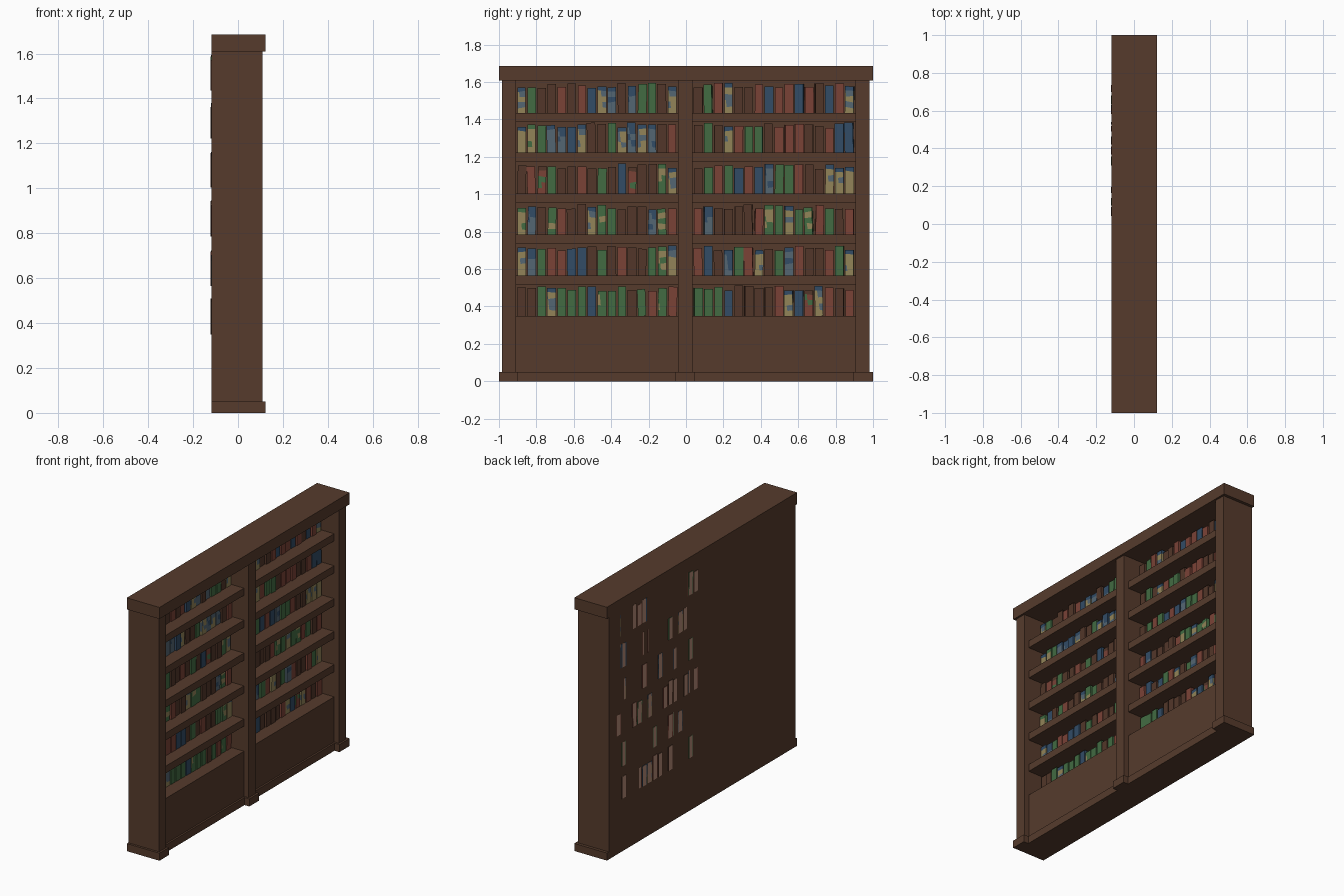
import bpy, bmesh, math, random
from mathutils import Matrix, Vector

if "Cube" in bpy.data.objects:
    bpy.data.objects.remove(bpy.data.objects["Cube"])

random.seed(7)


def lin(c):
    c /= 255
    return c / 12.92 if c <= 0.04045 else ((c + 0.055) / 1.055) ** 2.4


def material(name, rgb):
    m = bpy.data.materials.new(name)
    m.diffuse_color = (*[lin(c) for c in rgb], 1)
    m.use_nodes = True
    m.node_tree.nodes["Principled BSDF"].inputs["Base Color"].default_value = m.diffuse_color
    return m


wood = material("dark_wood", (86, 59, 44))
book_mats = [
    material("brown_cover", (82, 54, 41)),
    material("red_cover", (122, 66, 54)),
    material("green_cover", (66, 107, 66)),
    material("blue_cover", (50, 76, 102)),
    material("tan_cover", (146, 132, 88)),
    material("grey_blue_cover", (84, 102, 114)),
    material("page_edges", (180, 138, 118)),
]
BROWN, RED, GREEN, BLUE, TAN, GREY, PAGE = range(7)


def box_into(bm, x0, x1, y0, y1, z0, z1):
    mat = Matrix.Translation(((x0 + x1) / 2, (y0 + y1) / 2, (z0 + z1) / 2)) \
        @ Matrix.Diagonal((x1 - x0, y1 - y0, z1 - z0, 1))
    return bmesh.ops.create_cube(bm, size=1, matrix=mat)["verts"]


def finish(name, bm, mats):
    me = bpy.data.meshes.new(name)
    bm.to_mesh(me)
    bm.free()
    for m in mats:
        me.materials.append(m)
    ob = bpy.data.objects.new(name, me)
    bpy.context.collection.objects.link(ob)
    return ob


def box(name, *dims):
    bm = bmesh.new()
    box_into(bm, *dims)
    return finish(name, bm, [wood])


# Carcass: back, crown, uprights with their feet
BACK = -0.118
box("back_panel", BACK, -0.108, -0.95, 0.95, 0.02, 1.63)
box("crown", BACK, 0.122, -1.0, 1.0, 1.608, 1.685)
for name, y0, y1 in (("left_upright", -0.985, -0.91),
                     ("centre_upright", -0.043, 0.035),
                     ("right_upright", 0.905, 0.98)):
    box(name, BACK, 0.109, y0, y1, 0.05, 1.608)
for name, y0, y1 in (("left_foot", -1.0, -0.9),
                     ("centre_foot", -0.055, 0.047),
                     ("right_foot", 0.892, 1.0)):
    box(name, BACK, 0.122, y0, y1, 0, 0.05)

# Both bays: plinth, closed lower box and shelf boards
shelf_tops = [1.435, 1.222, 1.003, 0.785, 0.565, 0.35]
bays = {"left": (-0.91, -0.043), "right": (0.035, 0.905)}
for side, (y0, y1) in bays.items():
    box(side + "_plinth", BACK, 0.086, y0, y1, 0, 0.05)
    box(side + "_lower_box", -0.112, 0.074, y0, y1, 0.05, 0.35)
    for i, z in enumerate(shelf_tops[:-1]):
        box(f"{side}_shelf_{i + 1}", -0.112, 0.074, y0, y1, z - 0.048, z)

# Books: one letter per book, (main, top patch, spot) colours
palette = {
    "N": (BROWN,), "R": (RED,), "G": (GREEN,), "B": (BLUE,),
    "Y": (TAN, BLUE, GREY), "S": (GREY, BLUE, BLUE),
    "K": (GREEN, GREEN, TAN), "M": (RED, BROWN, GREEN),
    "T": (TAN, GREEN, GREEN),
}
rows = {
    "left": ["YGNNRNRBYSNSGGNY", "YTGSSBYNNGYSYSNR", "NRMGNNRNGNBMNNKY",
             "TSNKRNNYKGNNNSKR", "YSGRRBBNGNRNNGKY", "NNGYGGGBKGGNGRKR"],
    "right": ["NGRYNNRBRRBRNBRY", "NGNYRGGNRRRNNRBB", "NGRGBRBSGGRNNYYY",
              "RSNNNNRKGYGKRGNR", "RBNSGRYNGSRNNRGY", "GGGBNNNNRYBMYRNR"],
}


def add_book(bm, code, y, z, side):
    w = random.uniform(0.043, 0.048)
    h = random.uniform(0.132, 0.162)
    poke = side == "right" and random.random() < 0.5
    x0 = random.uniform(-0.1215, -0.117) if poke else -0.110
    x1 = -0.014 + random.uniform(-0.006, 0.006)
    b = bmesh.new()
    box_into(b, x0, x1, -w / 2, w / 2, 0, h)
    colours = palette[code]
    # cut the cover into cells for mottled bindings
    if len(colours) > 1:
        cuts = [((0, 0, h * f), (0, random.uniform(-0.2, 0.2), 1))
                for f in (0.2, 0.42, 0.62, 0.84)]
        cuts.append(((0, random.uniform(-0.2, 0.2) * w, 0), (0, 1, 0.12)))
        for co, no in cuts:
            bmesh.ops.bisect_plane(b, geom=b.verts[:] + b.edges[:] + b.faces[:],
                                   plane_co=co, plane_no=Vector(no).normalized())
    b.normal_update()
    for f in b.faces:
        zc = f.calc_center_median().z
        f.material_index = colours[0]
        if len(colours) > 1 and zc > 0.84 * h:
            f.material_index = colours[1]
        elif len(colours) > 1 and 0.2 * h < zc and random.random() < 0.27:
            f.material_index = colours[2]
    # pale page block between the covers, at the back and on top
    for co in ((0, -w * 0.38, 0), (0, w * 0.38, 0)):
        bmesh.ops.bisect_plane(
            b, geom=b.verts[:] + b.edges[:] + b.faces[:], plane_co=co, plane_no=(0, 1, 0))
    for f in b.faces:
        if f.normal.x < -0.5 and abs(f.calc_center_median().y) < w * 0.38:
            f.material_index = PAGE
    # slight lean and twist
    lean = random.choice((0, 0, 1)) * random.uniform(-0.04, 0.04)
    twist = random.choice((-1, 1)) * random.uniform(0.02, 0.05) if poke else 0
    pivot = Matrix.Translation(((x0 + x1) / 2, 0, 0))
    b.transform(Matrix.Translation((0, y, z)) @ Matrix.Rotation(lean, 4, "X")
                @ pivot @ Matrix.Rotation(twist, 4, "Z") @ pivot.inverted())
    tmp = bpy.data.meshes.new("tmp")
    b.to_mesh(tmp)
    b.free()
    bm.from_mesh(tmp)
    bpy.data.meshes.remove(tmp)


for side, (y0, y1) in bays.items():
    pitch = (y1 - y0 - 0.008) / 16
    for i, z in enumerate(shelf_tops):
        bm = bmesh.new()
        for k, code in enumerate(rows[side][i]):
            add_book(bm, code, y0 + 0.004 + pitch * (k + 0.5), z, side)
        finish(f"{side}_books_{i + 1}", bm, book_mats)
